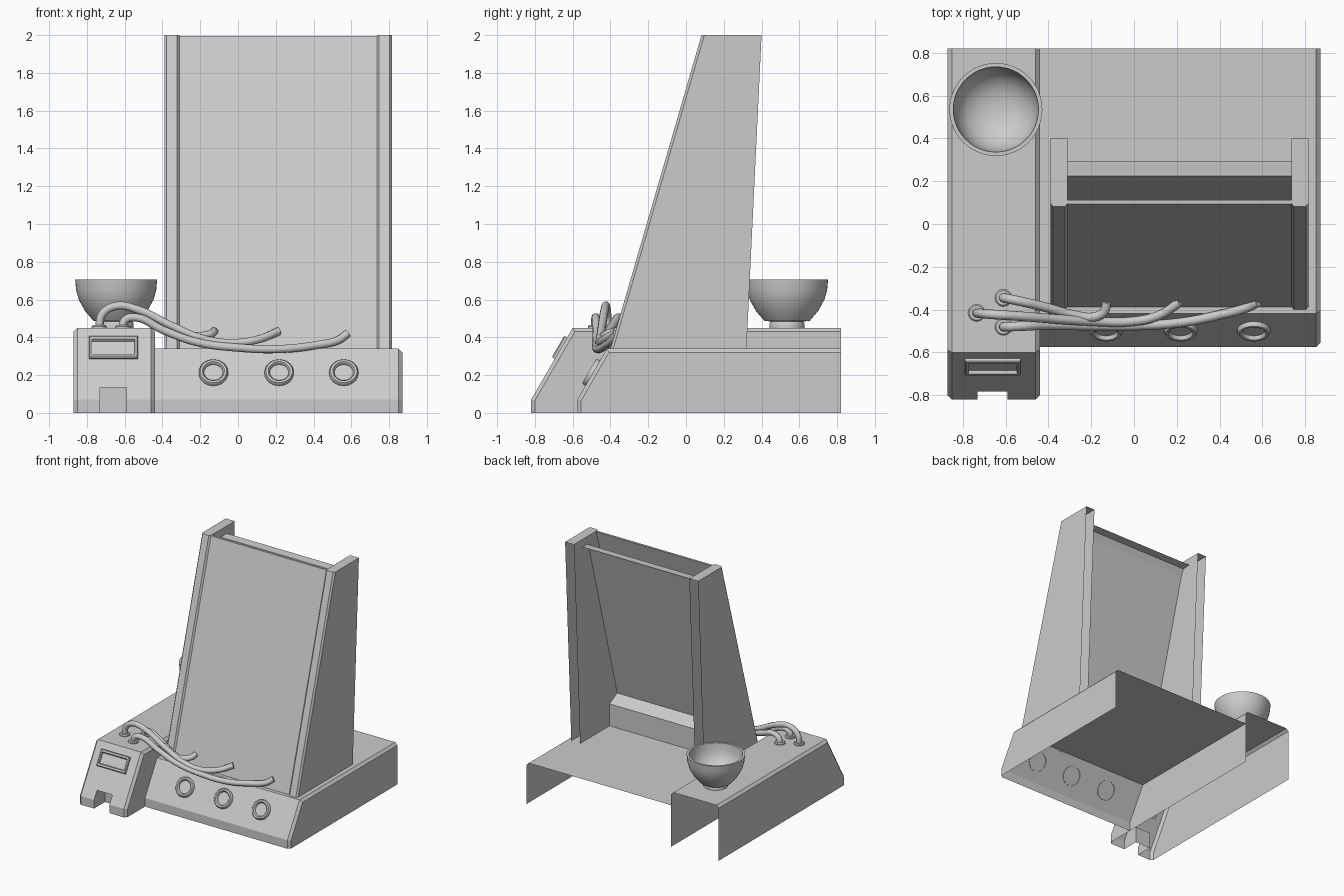
import bpy, bmesh, math
from mathutils import Matrix, Vector

if "Cube" in bpy.data.objects:
    bpy.data.objects.remove(bpy.data.objects["Cube"])

SLOPE = Matrix.Rotation(math.radians(60), 4, 'X')   # tilt of both control faces


def finish(name, bm, smooth=False):
    bmesh.ops.remove_doubles(bm, verts=bm.verts, dist=1e-5)
    bmesh.ops.recalc_face_normals(bm, faces=bm.faces)
    me = bpy.data.meshes.new(name)
    bm.to_mesh(me)
    bm.free()
    ob = bpy.data.objects.new(name, me)
    bpy.context.collection.objects.link(ob)
    if smooth:
        bpy.ops.object.select_all(action='DESELECT')
        ob.select_set(True)
        bpy.context.view_layer.objects.active = ob
        bpy.ops.object.shade_smooth_by_angle(angle=math.radians(40))
    return ob


def face(bm, pts):
    return bm.faces.new([bm.verts.new(p) for p in pts])


def strip(bm, a, b):
    for i in range(len(a) - 1):
        face(bm, (a[i], a[i + 1], b[i + 1], b[i]))


def at(x, prof):
    return [(x, y, z) for y, z in prof]


def shell(x0, x1, outer, inset, corner, c, left=True, right=True):
    """Folded sheet along x, with chamfered side walls; back and bottom open."""
    bm = bmesh.new()
    xa, xb = (x0 + c if left else x0), (x1 - c if right else x1)
    strip(bm, at(xa, outer), at(xb, outer))
    for on, x, xe in ((left, x0, xa), (right, x1, xb)):
        if on:
            strip(bm, at(x, inset), at(xe, outer))
            face(bm, at(x, inset + [corner]))
    return bm


def lathe(name, prof, matrix, steps=40):
    bm = bmesh.new()
    for i in range(len(prof) - 1):
        bm.edges.new([bm.verts.new((r, 0, z)) for r, z in prof[i:i + 2]])
    bmesh.ops.remove_doubles(bm, verts=bm.verts, dist=1e-6)
    bmesh.ops.spin(bm, geom=bm.verts[:] + bm.edges[:], axis=(0, 0, 1), cent=(0, 0, 0),
                   angle=math.tau, steps=steps, use_merge=False)
    bmesh.ops.transform(bm, matrix=matrix, verts=bm.verts)
    return finish(name, bm, True)


# main base
finish("main_base", shell(
    -0.44, 0.87,
    [(-0.575, 0), (-0.575, 0.07), (-0.419, 0.34), (0.82, 0.34)],
    [(-0.555, 0), (-0.555, 0.065), (-0.408, 0.32), (0.82, 0.32)],
    (0.82, 0), 0.02, left=False))

# side box, with a notch cut into the foot of its front
bm = shell(
    -0.87, -0.44,
    [(-0.82, 0), (-0.82, 0.07), (-0.60, 0.45), (0.82, 0.45)],
    [(-0.80, 0), (-0.80, 0.065), (-0.588, 0.43), (0.82, 0.43)],
    (0.82, 0), 0.02)
NX0, NX1, NZ = -0.73, -0.59, 0.135
for co, no in (((NX0, 0, 0), (1, 0, 0)), ((NX1, 0, 0), (1, 0, 0)), ((0, 0, NZ), (0, 0, 1))):
    bmesh.ops.bisect_plane(bm, geom=bm.verts[:] + bm.edges[:] + bm.faces[:],
                           plane_co=co, plane_no=no)
gone = []
for f in bm.faces:
    p = f.calc_center_median()
    if NX0 < p.x < NX1 and p.z < NZ and p.y < -0.6:
        gone.append(f)
bmesh.ops.delete(bm, geom=gone, context='FACES')
finish("side_box", bm)

# notch lining
bm = bmesh.new()
notch = [(-0.782, NZ), (-0.68, NZ), (-0.68, 0)]
strip(bm, at(NX0, notch), at(NX1, notch))
for x in (NX0, NX1):
    face(bm, at(x, notch + [(-0.82, 0), (-0.82, 0.07)]))
finish("notch_lining", bm)

# tower posts: channels open at the back
for name, x0, x1 in (("left_post", -0.39, -0.31), ("right_post", 0.735, 0.815)):
    finish(name, shell(
        x0, x1,
        [(-0.40, 0.34), (0.082, 2.0), (0.40, 2.0)],
        [(-0.385, 0.34), (0.097, 2.0), (0.40, 2.0)],
        (0.32, 0.34), 0.012))

# front panel slab between the posts
bm = bmesh.new()
slab = [(-0.388, 0.34), (0.094, 1.995), (0.112, 1.995), (-0.37, 0.34)]
strip(bm, at(-0.31, slab + slab[:1]), at(0.735, slab + slab[:1]))
for x in (-0.31, 0.735):
    face(bm, at(x, slab))
finish("front_panel", bm)

# back panel: folded sheet with a ledge at the foot and a lip at the top
bm = bmesh.new()
fold = [(-0.06, 0.34), (-0.06, 0.52), (-0.16, 0.57), (0.20, 1.88), (0.225, 1.935), (0.295, 1.94)]
strip(bm, at(-0.31, fold), at(0.735, fold))
finish("back_panel", bm)

# display frame on the side box
bm = bmesh.new()
rings = [(0.130, 0.066, -0.005), (0.130, 0.066, 0.012), (0.124, 0.060, 0.018),
         (0.114, 0.046, 0.018), (0.112, 0.040, 0.003)]
loops = [[(-w, -h, z), (w, -h, z), (w, h, z), (-w, h, z), (-w, -h, z)] for w, h, z in rings]
for a, b in zip(loops, loops[1:]):
    strip(bm, a, b)
face(bm, loops[-1][:4])
bmesh.ops.transform(bm, matrix=Matrix.Translation((-0.66, -0.662, 0.343)) @ SLOPE, verts=bm.verts)
finish("display_frame", bm)

# dials on the base front
for i, x in enumerate((-0.13, 0.218, 0.56)):
    lathe(f"dial_{i + 1}",
          [(0.077, -0.005), (0.077, 0.012), (0.070, 0.022), (0.058, 0.022),
           (0.050, 0.012), (0.050, 0.004), (0, 0.004)],
          Matrix.Translation((x, -0.494, 0.21)) @ SLOPE)

# bowl
lathe("bowl",
      [(0, 0.45), (0.092, 0.45), (0.092, 0.472), (0.086, 0.484), (0.12, 0.487), (0.165, 0.54),
       (0.198, 0.60), (0.212, 0.65), (0.217, 0.705), (0.199, 0.705), (0.194, 0.65),
       (0.178, 0.60), (0.14, 0.55), (0.08, 0.52), (0, 0.51)],
      Matrix.Translation((-0.645, 0.535, 0)), 48)

# cables and their sockets
cables = [
    [(-0.61, -0.345, 0.45), (-0.60, -0.347, 0.485), (-0.55, -0.357, 0.505), (-0.42, -0.387, 0.465),
     (-0.28, -0.425, 0.415), (-0.19, -0.435, 0.408), (-0.14, -0.41, 0.42), (-0.127, -0.365, 0.432)],
    [(-0.735, -0.415, 0.45), (-0.72, -0.417, 0.52), (-0.65, -0.423, 0.565), (-0.54, -0.43, 0.55),
     (-0.35, -0.445, 0.46), (-0.18, -0.455, 0.39), (-0.03, -0.457, 0.37), (0.11, -0.43, 0.39),
     (0.215, -0.365, 0.432)],
    [(-0.61, -0.48, 0.45), (-0.60, -0.48, 0.49), (-0.54, -0.478, 0.505), (-0.40, -0.472, 0.44),
     (-0.22, -0.475, 0.375), (0.0, -0.475, 0.345), (0.22, -0.46, 0.338), (0.42, -0.42, 0.36),
     (0.53, -0.39, 0.385), (0.58, -0.365, 0.42)],
]
for i, pts in enumerate(cables):
    cu = bpy.data.curves.new(f"cable_{i + 1}", 'CURVE')
    cu.dimensions = '3D'
    cu.bevel_depth = 0.022
    cu.bevel_resolution = 3
    cu.resolution_u = 6
    cu.use_fill_caps = True
    sp = cu.splines.new('BEZIER')
    sp.bezier_points.add(len(pts) - 1)
    for bp, p in zip(sp.bezier_points, pts):
        bp.co = p
        bp.handle_left_type = bp.handle_right_type = 'AUTO'
    ob = bpy.data.objects.new(f"cable_{i + 1}", cu)
    bpy.context.collection.objects.link(ob)
    bpy.ops.object.select_all(action='DESELECT')
    ob.select_set(True)
    bpy.context.view_layer.objects.active = ob
    bpy.ops.object.convert(target='MESH')
    bpy.ops.object.shade_smooth_by_angle(angle=math.radians(40))
    lathe(f"socket_{i + 1}", [(0.04, 0.449), (0.04, 0.457), (0.034, 0.464), (0.02, 0.464)],
          Matrix.Translation((pts[0][0], pts[0][1], 0)), 20)
